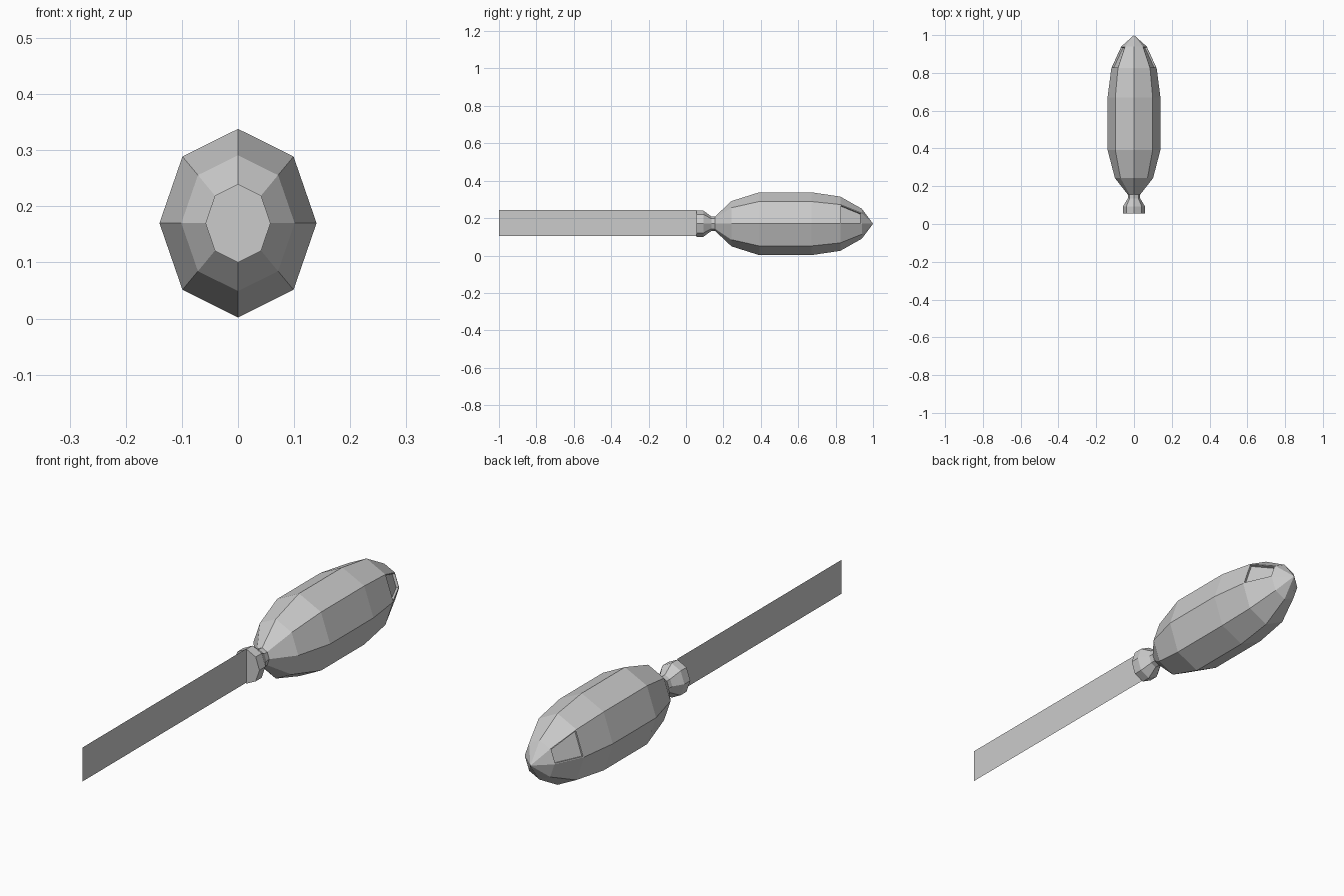
import bpy, bmesh, math

if "Cube" in bpy.data.objects:
    bpy.data.objects.remove(bpy.data.objects["Cube"])

ZC = 0.17   # height of the long axis


def finish(name, bm):
    me = bpy.data.meshes.new(name)
    bm.to_mesh(me)
    bm.free()
    ob = bpy.data.objects.new(name, me)
    bpy.context.collection.objects.link(ob)
    return ob


def loft(rings, tip=None, cap=False):
    """Octagonal rings (y, half width, half height) joined along y."""
    bm = bmesh.new()
    loops = []
    for y, rx, rz in rings:
        loops.append([bm.verts.new((rx * math.cos(i * math.pi / 4), y,
                                    ZC + rz * math.sin(i * math.pi / 4)))
                      for i in range(8)])
    for a, b in zip(loops, loops[1:]):
        for i in range(8):
            j = (i + 1) % 8
            bm.faces.new((a[i], a[j], b[j], b[i]))
    if tip is not None:
        t = bm.verts.new((0, tip, ZC))
        for i in range(8):
            bm.faces.new((loops[-1][i], loops[-1][(i + 1) % 8], t))
    if cap:
        bm.faces.new(loops[0])
    bmesh.ops.recalc_face_normals(bm, faces=bm.faces[:])
    return bm


# Faceted body with pointed end
body = loft([(0.155, 0.032, 0.038), (0.243, 0.101, 0.121), (0.392, 0.14, 0.168),
             (0.67, 0.14, 0.168), (0.825, 0.12, 0.145), (0.94, 0.067, 0.08)], tip=1.0)
body.normal_update()
if sum(f.normal.x * f.calc_center_median().x for f in body.faces) < 0:
    bmesh.ops.reverse_faces(body, faces=body.faces[:])
    body.normal_update()

# Recessed windows on both sides of the pointed end
for side in (1, -1):
    face = next(f for f in body.faces
                if 0.825 < f.calc_center_median().y < 0.94
                and f.calc_center_median().x * side > 0.06
                and f.calc_center_median().z > ZC)
    bmesh.ops.inset_individual(body, faces=[face], thickness=0.005)
    bmesh.ops.inset_individual(body, faces=[face], thickness=0.0005, depth=-0.01)
finish("body", body)

# Flared nozzle with flat end
finish("nozzle", loft([(0.055, 0.058, 0.07), (0.093, 0.058, 0.07),
                       (0.135, 0.033, 0.039), (0.155, 0.032, 0.038)], cap=True))

# Flat trailing strip
bm = bmesh.new()
bm.faces.new([bm.verts.new(p) for p in
              ((0, -1, 0.105), (0, 0.055, 0.105), (0, 0.055, 0.243), (0, -1, 0.243))])
finish("trailing_strip", bm)
